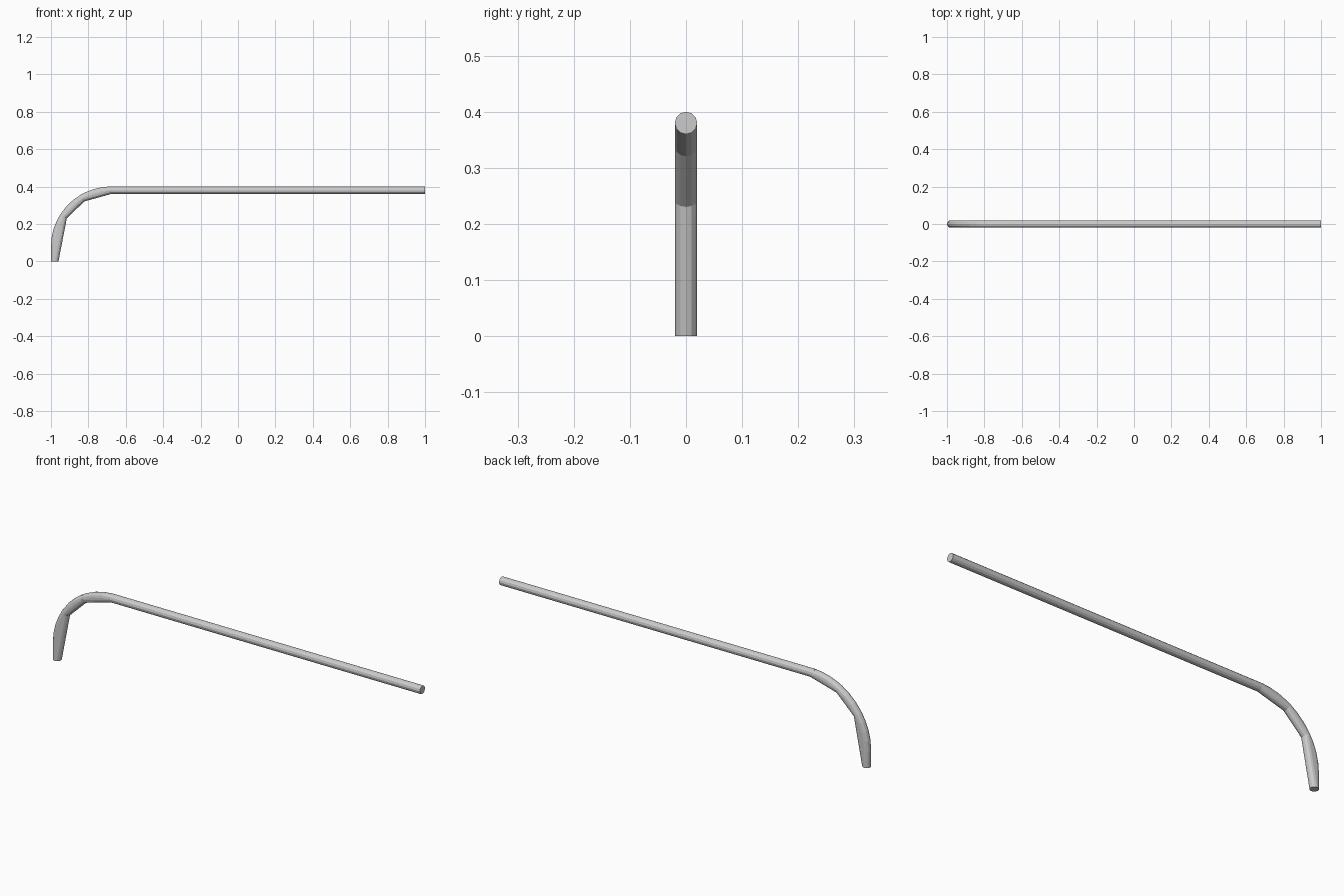
import bpy, bmesh, math
from mathutils import Vector

if "Cube" in bpy.data.objects:
    bpy.data.objects.remove(bpy.data.objects["Cube"])

R, BEND, CX, CZ = 0.02, 0.30, -0.68, 0.08
SIDES = 12


def ring(x, z, ang):
    """Round section at (x, z); ang is the direction of the section's outward axis."""
    out = Vector((math.cos(ang), 0, math.sin(ang)))
    pts = []
    for i in range(SIDES):
        a = math.tau * i / SIDES
        pts.append(Vector((x, 0, z)) + out * (R * math.cos(a)) + Vector((0, R * math.sin(a), 0)))
    return pts


def bend_ring(deg):
    a = math.radians(deg)
    return ring(CX + BEND * math.cos(a), CZ + BEND * math.sin(a), a)


def hull(name, rings):
    bm = bmesh.new()
    for r in rings:
        for p in r:
            bm.verts.new(p)
    res = bmesh.ops.convex_hull(bm, input=bm.verts[:])
    loose = [v for v in bm.verts if not v.link_faces]
    bmesh.ops.delete(bm, geom=loose, context='VERTS')
    bmesh.ops.dissolve_limit(bm, angle_limit=0.01, verts=bm.verts[:], edges=bm.edges[:])
    bmesh.ops.recalc_face_normals(bm, faces=bm.faces[:])
    me = bpy.data.meshes.new(name)
    bm.to_mesh(me)
    bm.free()
    ob = bpy.data.objects.new(name, me)
    bpy.context.collection.objects.link(ob)


# straight shaft
hull("shaft", [ring(-0.70, 0.38, math.pi / 2), ring(1.0, 0.38, math.pi / 2)])

# hooked end: faceted inside, rounded outside
hull("hook_upper", [bend_ring(d) for d in (90, 99, 108, 117, 121)])
hull("hook_middle", [bend_ring(d) for d in (120, 129, 138, 148)])
hull("hook_tip", [bend_ring(d) for d in (147, 155, 163, 171, 180)]
     + [ring(-0.98, 0.0, math.pi)])
